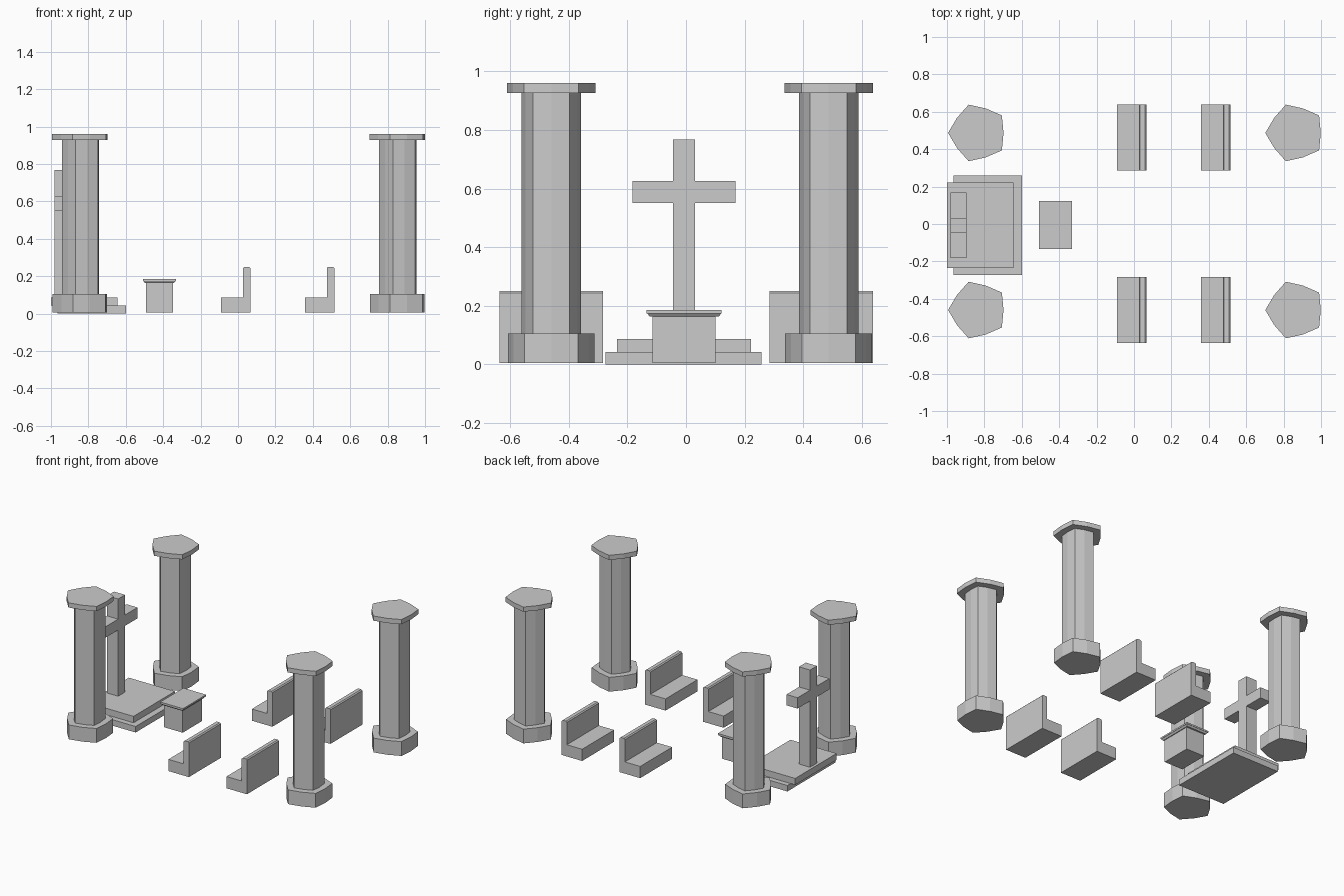
import bpy, bmesh, math

if "Cube" in bpy.data.objects:
    bpy.data.objects.remove(bpy.data.objects["Cube"])


def prism(name, profile, place, depth):
    """Extrude a closed 2D profile; place(u, v, w) maps it into space."""
    bm = bmesh.new()
    lo = [bm.verts.new(place(u, v, depth[0])) for u, v in profile]
    hi = [bm.verts.new(place(u, v, depth[1])) for u, v in profile]
    bm.faces.new(lo)
    bm.faces.new(hi)
    n = len(profile)
    for i in range(n):
        j = (i + 1) % n
        bm.faces.new((lo[i], lo[j], hi[j], hi[i]))
    bmesh.ops.recalc_face_normals(bm, faces=bm.faces)
    mesh = bpy.data.meshes.new(name)
    bm.to_mesh(mesh)
    bm.free()
    ob = bpy.data.objects.new(name, mesh)
    bpy.context.collection.objects.link(ob)
    return ob


def flat(u, v, w):
    return (u, v, w)


def box(name, x, y, z):
    rect = [(x[0], y[0]), (x[1], y[0]), (x[1], y[1]), (x[0], y[1])]
    return prism(name, rect, flat, z)


def bulged_pentagon(cx, cy, r):
    # five corners with slightly pushed-out edge midpoints
    pts = []
    for i in range(10):
        a = math.radians(36 * i)
        rad = r if i % 2 else r * 0.865
        pts.append((cx + rad * math.cos(a), cy + rad * math.sin(a)))
    return pts


# Columns: base, shaft and cap
for cx, side in ((-0.835, "altar"), (0.861, "entrance")):
    for cy, hand in ((-0.46, "front"), (0.487, "back")):
        for part, r, z in (("base", 0.156, (0.005, 0.105)),
                           ("shaft", 0.107, (0.105, 0.927)),
                           ("cap", 0.159, (0.927, 0.96))):
            prism(f"column_{part}_{side}_{hand}", bulged_pentagon(cx, cy, r), flat, z)

# Stepped platform
box("platform_lower_step", (-0.965, -0.6), (-0.274, 0.258), (0, 0.042))
box("platform_upper_step", (-1.0, -0.643), (-0.236, 0.222), (0.042, 0.087))

# Cross as one profile in the YZ plane
c, hw, arm = -0.007, 0.038, 0.176
z0, z1, z2, z3 = 0.087, 0.55, 0.626, 0.767
cross = [(c - hw, z0), (c + hw, z0), (c + hw, z1), (c + arm, z1),
         (c + arm, z2), (c + hw, z2), (c + hw, z3), (c - hw, z3),
         (c - hw, z2), (c - arm, z2), (c - arm, z1), (c - hw, z1)]
prism("cross", cross, lambda u, v, w: (w, u, v), (-0.981, -0.896))

# Altar table: body, tapered moulding and top slab
box("table_body", (-0.492, -0.348), (-0.114, 0.101), (0.005, 0.163))
moulding = box("table_moulding", (-0.506, -0.334), (-0.132, 0.12), (0.163, 0.174))
for v in moulding.data.vertices:
    if v.co.z < 0.17:
        v.co.x = -0.42 + (v.co.x + 0.42) * 0.9
        v.co.y = -0.006 + (v.co.y + 0.006) * 0.94
box("table_top", (-0.508, -0.332), (-0.134, 0.122), (0.174, 0.185))

# Pews: L-shaped profile with chamfered back rail
for row, x in (("first", -0.092), ("second", 0.357)):
    for hand, y in (("front", (-0.637, -0.284)), ("back", (0.285, 0.638))):
        b, e, t = x + 0.118, x + 0.158, 0.25
        k = 0.007
        pew = [(x, 0.005), (e, 0.005), (e, t - k), (e - k, t),
               (b + k, t), (b, t - k), (b, 0.087), (x, 0.087)]
        prism(f"pew_{row}_{hand}", pew, lambda u, v, w: (u, w, v), y)
